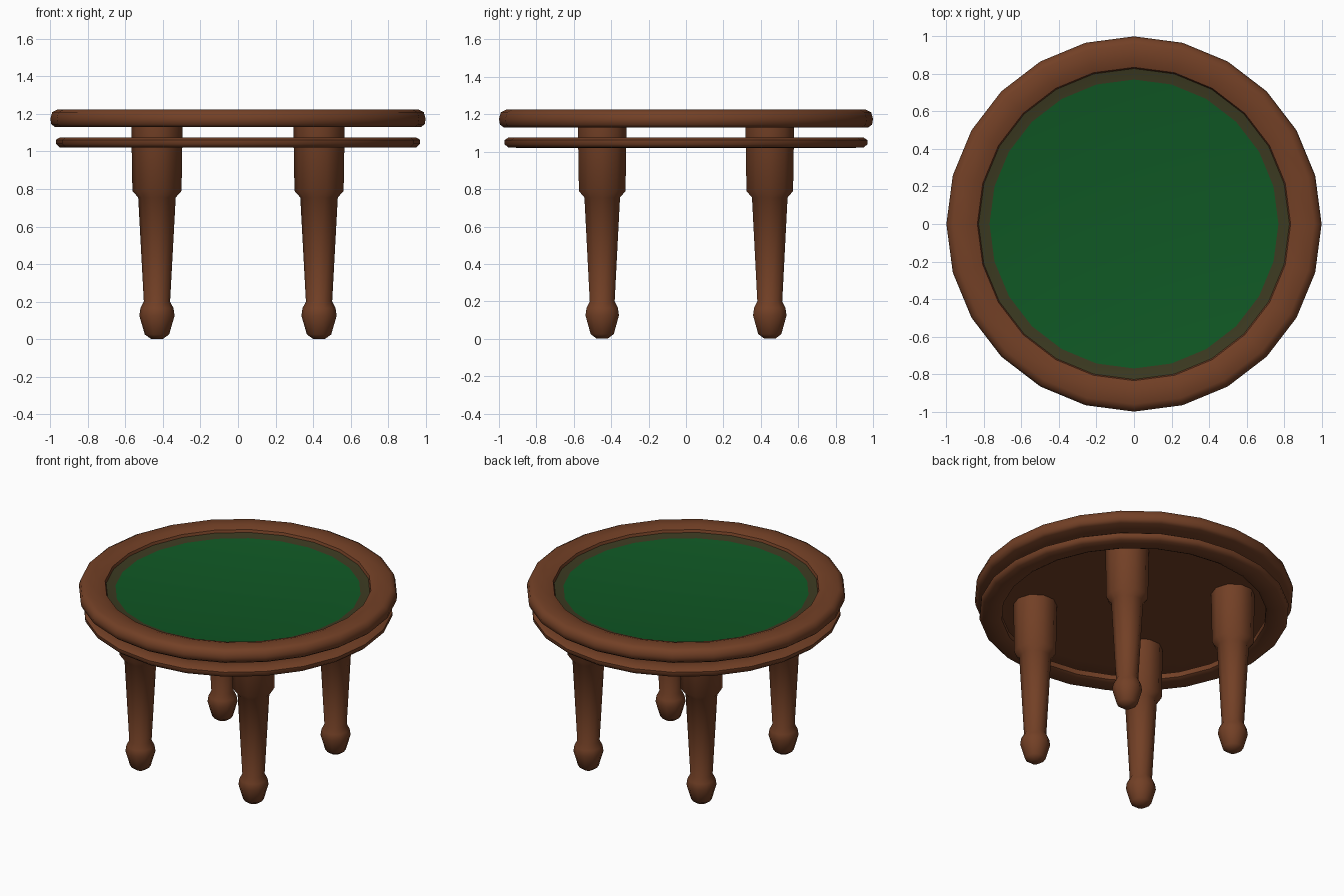
import bpy, bmesh, math

if "Cube" in bpy.data.objects:
    bpy.data.objects.remove(bpy.data.objects["Cube"])


def material(name, rgb):
    m = bpy.data.materials.new(name)
    m.diffuse_color = (*rgb, 1)
    m.use_nodes = True
    m.node_tree.nodes["Principled BSDF"].inputs["Base Color"].default_value = m.diffuse_color
    return m


wood = material("brown wood", (0.17, 0.051, 0.019))
felt = material("green felt", (0.005, 0.098, 0.018))
edge = material("worn felt edge", (0.045, 0.042, 0.015))


def lathe(name, profile, sides, mat, loc=(0, 0, 0), closed=False, turn=0.0, angle=50):
    """Turn a (radius, z) profile around z; closed joins the last point to the first."""
    bm = bmesh.new()
    rings = []
    for r, z in profile:
        rings.append([bm.verts.new((r * math.cos(turn + math.tau * i / sides),
                                    r * math.sin(turn + math.tau * i / sides), z))
                      for i in range(sides)])
    pairs = list(zip(rings, rings[1:]))
    if closed:
        pairs.append((rings[-1], rings[0]))
    for a, b in pairs:
        for i in range(sides):
            j = (i + 1) % sides
            bm.faces.new((a[i], a[j], b[j], b[i]))
    if not closed:
        bm.faces.new(rings[0][::-1])
        bm.faces.new(rings[-1])
    bmesh.ops.recalc_face_normals(bm, faces=bm.faces)
    me = bpy.data.meshes.new(name)
    bm.to_mesh(me)
    bm.free()
    me.materials.append(mat)
    ob = bpy.data.objects.new(name, me)
    ob.location = loc
    bpy.context.collection.objects.link(ob)
    bpy.ops.object.select_all(action='DESELECT')
    ob.select_set(True)
    bpy.context.view_layer.objects.active = ob
    bpy.ops.object.shade_smooth_by_angle(angle=math.radians(angle))
    return ob


# Padded wooden rim around the top
lathe("table_rim", [(0.82, 1.135), (0.975, 1.13), (0.995, 1.145), (1.0, 1.175),
                    (0.99, 1.21), (0.96, 1.225), (0.88, 1.225), (0.835, 1.21),
                    (0.82, 1.17)], 24, wood, closed=True)

# Thin lower ring below the gap
lathe("lower_ring", [(0.83, 1.03), (0.85, 1.02), (0.95, 1.022), (0.97, 1.04),
                     (0.97, 1.062), (0.95, 1.075), (0.85, 1.075), (0.83, 1.065)],
      24, wood, closed=True)

# Wooden base panel under the felt
lathe("base_panel", [(0.83, 1.135), (0.83, 1.16)], 24, wood)

# Sunken felt with a dull border sloping up to the rim
top = lathe("felt_top", [(0.84, 1.155), (0.84, 1.195), (0.77, 1.18)], 24, felt)
top.data.materials.append(edge)
for p in top.data.polygons:
    if len(p.vertices) == 4:
        p.material_index = 1

# Four turned legs with thick upper blocks and bulbous feet
leg = [(0.03, 0.0), (0.065, 0.025), (0.094, 0.125), (0.088, 0.165), (0.07, 0.2),
       (0.1, 0.755), (0.131, 0.79), (0.137, 1.15)]
for sx, side in ((-1, "left"), (1, "right")):
    for sy, end in ((-1, "front"), (1, "back")):
        lathe(f"{end}_{side}_leg", leg, 10, wood, (sx * 0.432, sy * 0.448, 0))
